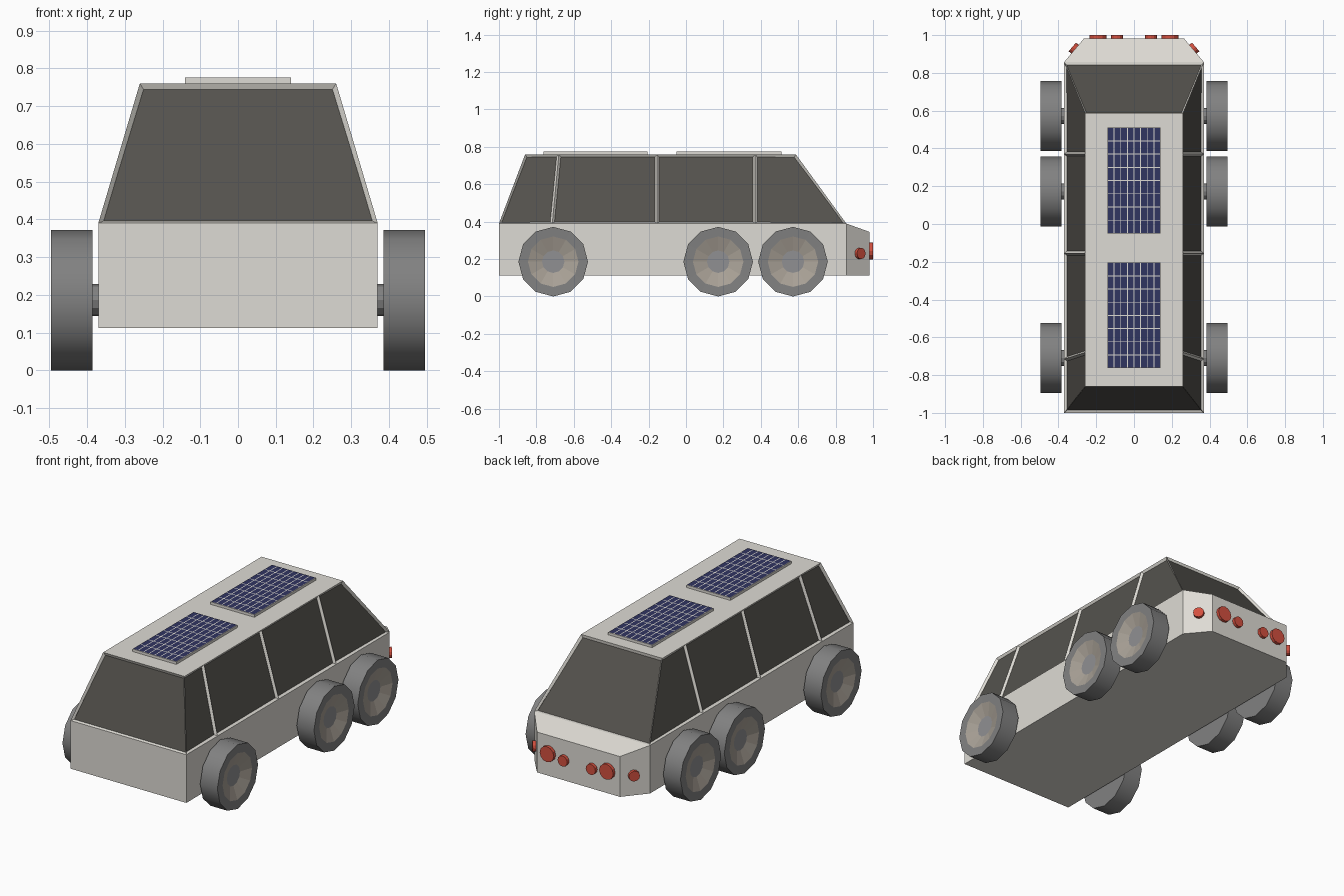
import bpy, bmesh
from math import pi, cos, sin, atan2
from mathutils import Matrix, Vector

if "Cube" in bpy.data.objects:
    bpy.data.objects.remove(bpy.data.objects["Cube"])


def material(name, rgb):
    m = bpy.data.materials.new(name)
    m.diffuse_color = (*rgb, 1)
    m.use_nodes = True
    m.node_tree.nodes["Principled BSDF"].inputs["Base Color"].default_value = m.diffuse_color
    return m


PAINT = material("paint", (0.73, 0.71, 0.66))
GLASS = material("dark_glass", (0.09, 0.085, 0.075))
RUBBER = material("rubber", (0.22, 0.22, 0.22))
RIM = material("rim", (0.40, 0.36, 0.31))
HUB = material("hub", (0.28, 0.28, 0.29))
RED = material("red_lamp", (0.65, 0.08, 0.05))
CELL = material("solar_cell", (0.03, 0.035, 0.12))


def finish(name, bm, *mats):
    me = bpy.data.meshes.new(name)
    bm.to_mesh(me)
    bm.free()
    for m in mats:
        me.materials.append(m)
    ob = bpy.data.objects.new(name, me)
    bpy.context.collection.objects.link(ob)
    return ob


def disc(name, r, depth, sides, loc, rot, mat):
    bm = bmesh.new()
    bmesh.ops.create_cone(bm, cap_ends=True, segments=sides, radius1=r, radius2=r, depth=depth,
                          matrix=Matrix.Translation(loc) @ rot)
    return finish(name, bm, mat)


# Body shell: lower hull, sloped tail and tapered cabin
bm = bmesh.new()
low_y = [-1, -0.715, -0.155, 0.37, 0.857]
top_y = [-0.86, -0.68, -0.155, 0.37, 0.587]
P = {}
for s in (-1, 1):
    P[s] = dict(
        sill=[bm.verts.new((s * 0.37, y, 0.39)) for y in low_y],
        roof=[bm.verts.new((s * 0.26, y, 0.76)) for y in top_y],
        floor=[bm.verts.new((s * 0.37, y, 0.112)) for y in (-1, 0.857)],
        tail=[bm.verts.new((s * 0.265, 0.982, z)) for z in (0.112, 0.345)])
L, R = P[-1], P[1]
windows = []
for q in (L, R):
    f, t, a, b = q["floor"], q["tail"], q["sill"], q["roof"]
    bm.faces.new(f + a[::-1])                       # lower flank
    bm.faces.new((f[1], t[0], t[1], a[4]))          # tail chamfer
    for i in range(4):
        windows.append(bm.faces.new((a[i], a[i + 1], b[i + 1], b[i])))
for i in (0, 4):                                    # windscreen, rear screen
    windows.append(bm.faces.new((L["sill"][i], R["sill"][i], R["roof"][i], L["roof"][i])))
bm.faces.new(L["roof"] + R["roof"][::-1])
bm.faces.new((L["floor"][0], R["floor"][0], R["sill"][0], L["sill"][0]))
bm.faces.new((L["sill"][4], R["sill"][4], R["tail"][1], L["tail"][1]))
bm.faces.new((L["tail"][0], R["tail"][0], R["tail"][1], L["tail"][1]))
bm.faces.new(L["floor"] + [L["tail"][0], R["tail"][0]] + R["floor"][::-1])
bmesh.ops.recalc_face_normals(bm, faces=bm.faces[:])
bmesh.ops.inset_individual(bm, faces=windows, thickness=0.016, depth=-0.012)
for w in windows:
    w.material_index = 1
finish("body", bm, PAINT, GLASS)


# Wheels: lathed 12-sided rings with a dished rim
def wheel(name, side, y):
    profile = [(0.385, 0.186), (0.495, 0.186), (0.493, 0.135), (0.468, 0.06)]
    bm = bmesh.new()
    n = 12
    rings = [[bm.verts.new((side * x, y + r * cos(2 * pi * k / n), 0.186 + r * sin(2 * pi * k / n)))
              for k in range(n)] for x, r in profile]
    for j in range(3):
        for k in range(n):
            f = bm.faces.new((rings[j][k], rings[j][k - 1], rings[j + 1][k - 1], rings[j + 1][k]))
            f.material_index = 1 if j == 2 else 0
            f.smooth = j == 0
    bm.faces.new(rings[0])
    bm.faces.new(rings[3]).material_index = 2
    bmesh.ops.recalc_face_normals(bm, faces=bm.faces[:])
    sharp = [e for e in bm.edges if e.calc_face_angle(0) > 0.7]
    for e in sharp:
        e.smooth = False
    finish(name, bm, RUBBER, RIM, HUB)


ACROSS = Matrix.Rotation(pi / 2, 4, 'Y')
for label, y in (("front", -0.71), ("middle", 0.172), ("rear", 0.572)):
    for word, s in (("left", -1), ("right", 1)):
        wheel(f"{label}_{word}_wheel", s, y)
        disc(f"{label}_{word}_axle", 0.042, 0.05, 12, (s * 0.375, y, 0.186), ACROSS, RUBBER)

# Tail lamps and corner lamps
for word, s in (("left", -1), ("right", 1)):
    back = Matrix.Rotation(pi / 2, 4, 'X')
    disc(f"large_lamp_{word}", 0.045, 0.03, 12, (s * 0.19, 0.985, 0.243), back, RED)
    disc(f"small_lamp_{word}", 0.031, 0.03, 12, (s * 0.09, 0.985, 0.23), back, RED)
    normal = Vector((s * 0.125, 0.105, 0)).normalized()
    spin = Matrix.Rotation(atan2(normal.y, normal.x), 4, 'Z') @ ACROSS
    disc(f"corner_lamp_{word}", 0.03, 0.03, 12, Vector((s * 0.312, 0.925, 0.23)) + normal * 0.004, spin, RED)

# Solar panels: thin slab plus a grid of cells
for label, y0, y1 in (("front", -0.763, -0.205), ("rear", -0.05, 0.51)):
    bm = bmesh.new()
    bmesh.ops.create_cube(bm, size=1, matrix=Matrix.Translation((0, (y0 + y1) / 2, 0.765))
                          @ Matrix.Diagonal((0.28, y1 - y0, 0.02, 1)))
    n, gap = 8, 0.0025
    dx, dy = 0.28 / n, (y1 - y0) / n
    for i in range(n):
        for j in range(n):
            xa, ya = -0.14 + i * dx + gap, y0 + j * dy + gap
            xb, yb = xa + dx - 2 * gap, ya + dy - 2 * gap
            f = bm.faces.new([bm.verts.new((x, y, 0.776)) for x, y in
                              ((xa, ya), (xb, ya), (xb, yb), (xa, yb))])
            f.material_index = 1
    finish(f"{label}_solar_panel", bm, PAINT, CELL)
